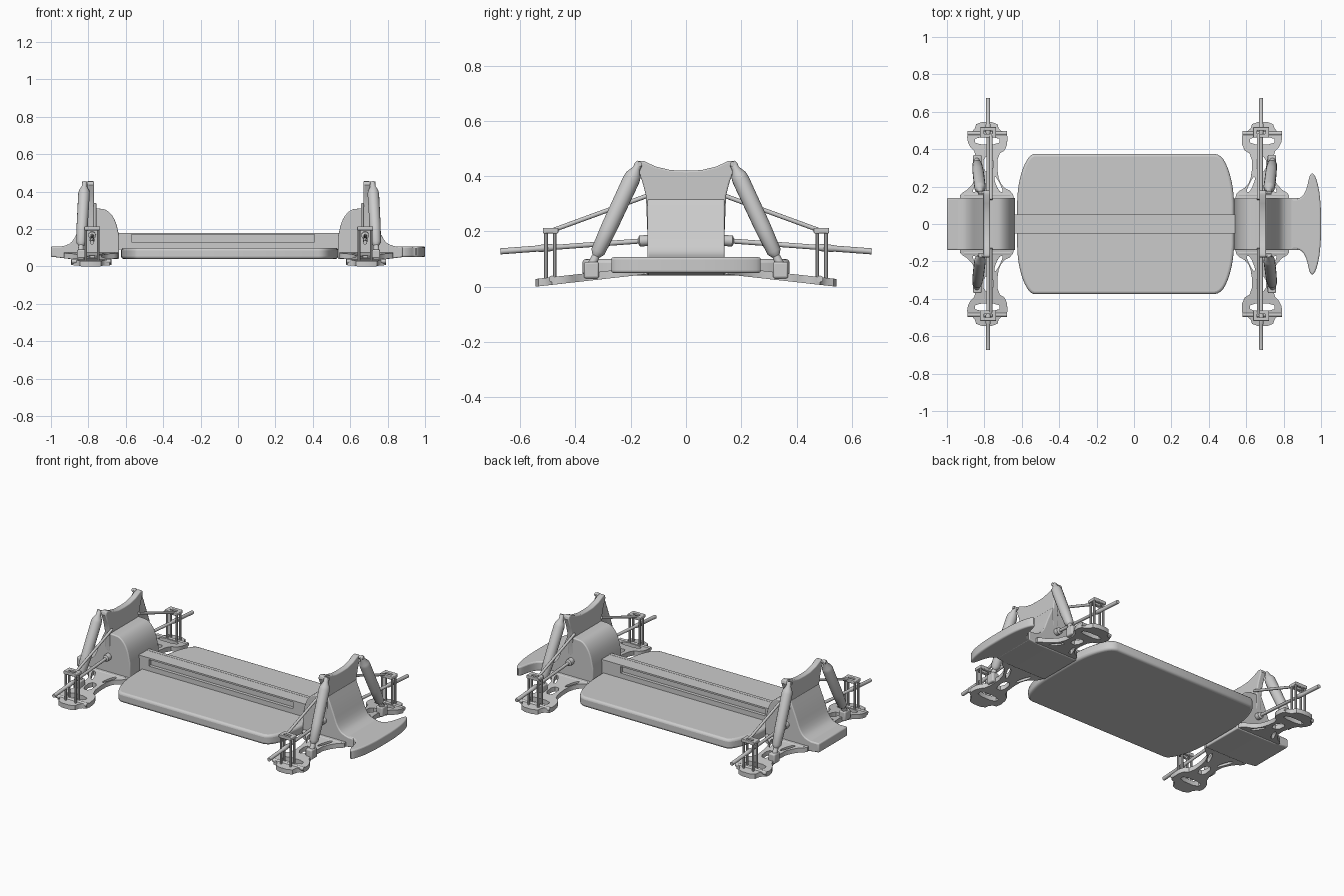
import bpy, bmesh, math
from mathutils import Matrix, Vector

cube = bpy.data.objects.get("Cube")
if cube:
    bpy.data.objects.remove(cube, do_unlink=True)

grey = bpy.data.materials.new("plain grey")
grey.use_nodes = True
tone = (0.6, 0.6, 0.6, 1)
grey.diffuse_color = tone
grey.node_tree.nodes["Principled BSDF"].inputs["Base Color"].default_value = tone

made = []
FRAMES = {  # plate plane -> model axes
    "xy": Matrix.Identity(4),
    "xz": Matrix(((1, 0, 0, 0), (0, 0, 1, 0), (0, 1, 0, 0), (0, 0, 0, 1))),
    "yz": Matrix(((0, 0, 1, 0), (1, 0, 0, 0), (0, 1, 0, 0), (0, 0, 0, 1))),
}


def finish(name, bm, place=None, bevel=0):
    if place:
        bm.transform(place)
    bmesh.ops.recalc_face_normals(bm, faces=bm.faces[:])
    mesh = bpy.data.meshes.new(name)
    bm.to_mesh(mesh)
    bm.free()
    mesh.materials.append(grey)
    obj = bpy.data.objects.new(name, mesh)
    bpy.context.collection.objects.link(obj)
    if bevel:
        mod = obj.modifiers.new("edge", "BEVEL")
        mod.width, mod.segments = bevel, 3
        mod.limit_method, mod.angle_limit = "ANGLE", math.radians(50)
    made.append(obj)
    return obj


def soften(pts, rounds=2, closed=True):
    """Corner cutting turns a rough outline into a flowing one."""
    for _ in range(rounds):
        out = [] if closed else [pts[0]]
        for i in range(len(pts) if closed else len(pts) - 1):
            a, b = Vector(pts[i]), Vector(pts[(i + 1) % len(pts)])
            out += [tuple(a.lerp(b, 0.25)), tuple(a.lerp(b, 0.75))]
        pts = out if closed else out + [pts[-1]]
    return pts


def rect(u0, v0, u1, v1):
    return [(u0, v0), (u1, v0), (u1, v1), (u0, v1)]


def mirrored(half):
    """Close a half outline across the first axis (v -> -v)."""
    return half + [(u, -v) for u, v in reversed(half) if abs(v) > 1e-4]


def plate(name, loops, lo, hi, frame="xy", place=None, bevel=0, slope=None):
    """Outline with optional holes, extruded from lo to hi."""
    curve = bpy.data.curves.new(name, "CURVE")
    curve.dimensions, curve.fill_mode = "2D", "BOTH"
    curve.extrude = (hi - lo) / 2
    for loop in loops:
        s = curve.splines.new("POLY")
        s.points.add(len(loop) - 1)
        for p, (u, v) in zip(s.points, loop):
            p.co = (u, v, 0, 1)
        s.use_cyclic_u = True
    tmp = bpy.data.objects.new(name, curve)
    mesh = bpy.data.meshes.new_from_object(tmp)
    bm = bmesh.new()
    bm.from_mesh(mesh)
    bpy.data.objects.remove(tmp)
    bpy.data.curves.remove(curve)
    bpy.data.meshes.remove(mesh)
    bmesh.ops.remove_doubles(bm, verts=bm.verts[:], dist=1e-5)
    bmesh.ops.dissolve_limit(bm, angle_limit=0.01, verts=bm.verts[:], edges=bm.edges[:])
    bm.transform(FRAMES[frame] @ Matrix.Translation((0, 0, (lo + hi) / 2)))
    if slope:
        for v in bm.verts:
            v.co.z += slope(v.co.y)
    return finish(name, bm, place, bevel)


def lathe(name, a, b, rings, place=None, sides=16):
    """Round part along a-b; rings are (fraction, radius)."""
    a, b = Vector(a), Vector(b)
    turn = (b - a).to_track_quat("Z", "Y")
    bm = bmesh.new()
    loops = []
    for t, r in rings:
        c = a.lerp(b, t)
        loops.append([bm.verts.new(c + turn @ Vector((
            r * math.cos(k * math.tau / sides), r * math.sin(k * math.tau / sides), 0)))
            for k in range(sides)])
    for p, q in zip(loops, loops[1:]):
        for k in range(sides):
            n = (k + 1) % sides
            bm.faces.new((p[k], p[n], q[n], q[k]))
    bm.faces.new(loops[0])
    bm.faces.new(loops[-1])
    return finish(name, bm, place)


def rod(name, a, b, r, place=None, sides=12):
    return lathe(name, a, b, [(0, r), (1, r)], place, sides)


# Floor pan with rounded corners
rear = soften([(-0.625, 0), (-0.625, 0.17), (-0.6, 0.29), (-0.555, 0.375), (-0.5, 0.375)], 2, False)
nose = soften([(0.38, 0.375), (0.46, 0.375), (0.505, 0.3), (0.535, 0.17), (0.535, 0)], 2, False)
plate("floor_pan", [mirrored(rear + nose)], 0.04, 0.1, bevel=0.014)

# Centre spine with a long recess on each side
plate("spine_core", [rect(-0.64, 0.09, 0.545, 0.179)], -0.03, 0.03, "xz")
wall = [rect(-0.64, 0.09, 0.545, 0.18), rect(-0.57, 0.13, 0.41, 0.17)]
for side, lo in (("left", 0.029), ("right", -0.05)):
    plate("spine_wall_" + side, wall, lo, lo + 0.021, "xz")

# Outlines shared by both axles, measured from the axle line
hump = soften([(-0.145, 0.16), (-0.125, 0.25), (-0.08, 0.305), (-0.03, 0.31), (0, 0.31)], 2, False)
sweep = soften([(0.025, 0.32), (0.06, 0.24), (0.1, 0.13), (0.16, 0.105), (0.2, 0.105)], 2, False)
body = [(-0.145, 0.04)] + hump + sweep + [(0.2, 0.05), (0.12, 0.04)]
tower = mirrored([(0.42, 0), (0.422, 0.055), (0.435, 0.11), (0.456, 0.155), (0.455, 0.175),
                  (0.435, 0.18), (0.38, 0.158), (0.33, 0.145), (0.2, 0.14)])
tower = [(v, u) for u, v in tower]
arm = [(-0.14, 0.13), (-0.13, 0.17), (-0.075, 0.2), (-0.05, 0.26), (-0.05, 0.37), (-0.1, 0.4),
       (-0.105, 0.49), (-0.06, 0.5), (-0.045, 0.545), (0.06, 0.545), (0.075, 0.5), (0.115, 0.48),
       (0.105, 0.42), (0.065, 0.38), (0.055, 0.26), (0.1, 0.19), (0.15, 0.16), (0.15, 0.13)]
arm_holes = [soften(rect(-0.06, 0.425, 0.07, 0.465), 1),
             soften([(-0.085, 0.17), (-0.06, 0.17), (-0.03, 0.24), (-0.04, 0.26)]),
             soften([(0.09, 0.17), (0.065, 0.17), (0.03, 0.24), (0.04, 0.26)]),
             soften(rect(-0.025, 0.28, 0.025, 0.36), 1)]

for end, cx, flip in (("nose", 0.68, 1), ("tail", -0.78, -1)):
    at = Matrix.Translation((cx, 0, 0)) @ Matrix.Diagonal((flip, 1, 1, 1))
    plate(end + "_gearbox_housing", [body], -0.14, 0.14, "xz", at, 0.006)
    plate(end + "_shock_tower", [tower], -0.01, 0.026, "yz", at, 0.006)

    for side, sy in (("left", 1), ("right", -1)):
        m = at @ Matrix.Diagonal((1, sy, 1, 1))
        tag = "_" + end + "_" + side
        # Suspension arm, falling toward its wide foot
        plate("lower_arm" + tag, [soften(arm, 1)] + arm_holes, 0, 0.028, "xy", m, 0.004,
              lambda y: 0.045 * (0.545 - y) / 0.4)
        rod("foot_pin" + tag, (-0.1, 0.485, 0.028), (0.11, 0.485, 0.028), 0.012, m)
        rod("inner_pin" + tag, (-0.12, 0.155, 0.06), (0.13, 0.155, 0.06), 0.014, m)
        # Damper with a thick body and thin ends
        lathe("damper" + tag, (0.04, 0.168, 0.452), (0.062, 0.352, 0.055),
              [(0, 0.01), (0.02, 0.014), (0.06, 0.014), (0.12, 0.028), (0.16, 0.031),
               (0.6, 0.03), (0.82, 0.026), (0.86, 0.014), (0.93, 0.016), (1, 0.016)], m)
        rod("damper_bolt" + tag, (0.0, 0.168, 0.444), (0.055, 0.168, 0.444), 0.009, m)
        plate("damper_mount" + tag, [rect(0.035, 0.315, 0.08, 0.37)], 0.03, 0.09, "xy", m, 0.008)
        # Hub carrier: four posts under a cap frame
        for x in (-0.033, 0.033):
            for y in (0.475, 0.507):
                rod("hub_post" + tag, (x, y, 0.02), (x, y, 0.205), 0.007, m, 8)
        plate("hub_cap" + tag, [rect(-0.043, 0.462, 0.043, 0.518),
                                rect(-0.022, 0.482, 0.022, 0.5)], 0.193, 0.213, "xy", m, 0.004)
        # Upper link and drive shaft
        rod("upper_link" + tag, (-0.015, 0.13, 0.333), (-0.015, 0.48, 0.205), 0.008, m)
        lathe("drive_shaft" + tag, (0, 0.13, 0.168), (0, 0.672, 0.128),
              [(0, 0.02), (0.07, 0.02), (0.08, 0.009), (0.64, 0.009), (0.66, 0.013),
               (0.74, 0.013), (0.75, 0.011), (1, 0.011)], m)

# Bumpers
crescent = soften([(0.82, 0), (0.82, 0.14), (0.88, 0.13), (0.92, 0.17), (0.94, 0.27),
                   (0.965, 0.27), (0.99, 0.19), (1.0, 0.08), (1.0, 0)], 2, False)
plate("nose_bumper", [mirrored(crescent)], 0.05, 0.107, bevel=0.008)
plate("tail_bumper", [rect(-1, -0.14, -0.88, 0.14)], 0.05, 0.107, bevel=0.008)

# Smooth the curved surfaces, keep the edges crisp
bpy.ops.object.select_all(action="DESELECT")
for obj in made:
    obj.select_set(True)
bpy.context.view_layer.objects.active = made[0]
bpy.ops.object.shade_smooth_by_angle(angle=math.radians(35))
